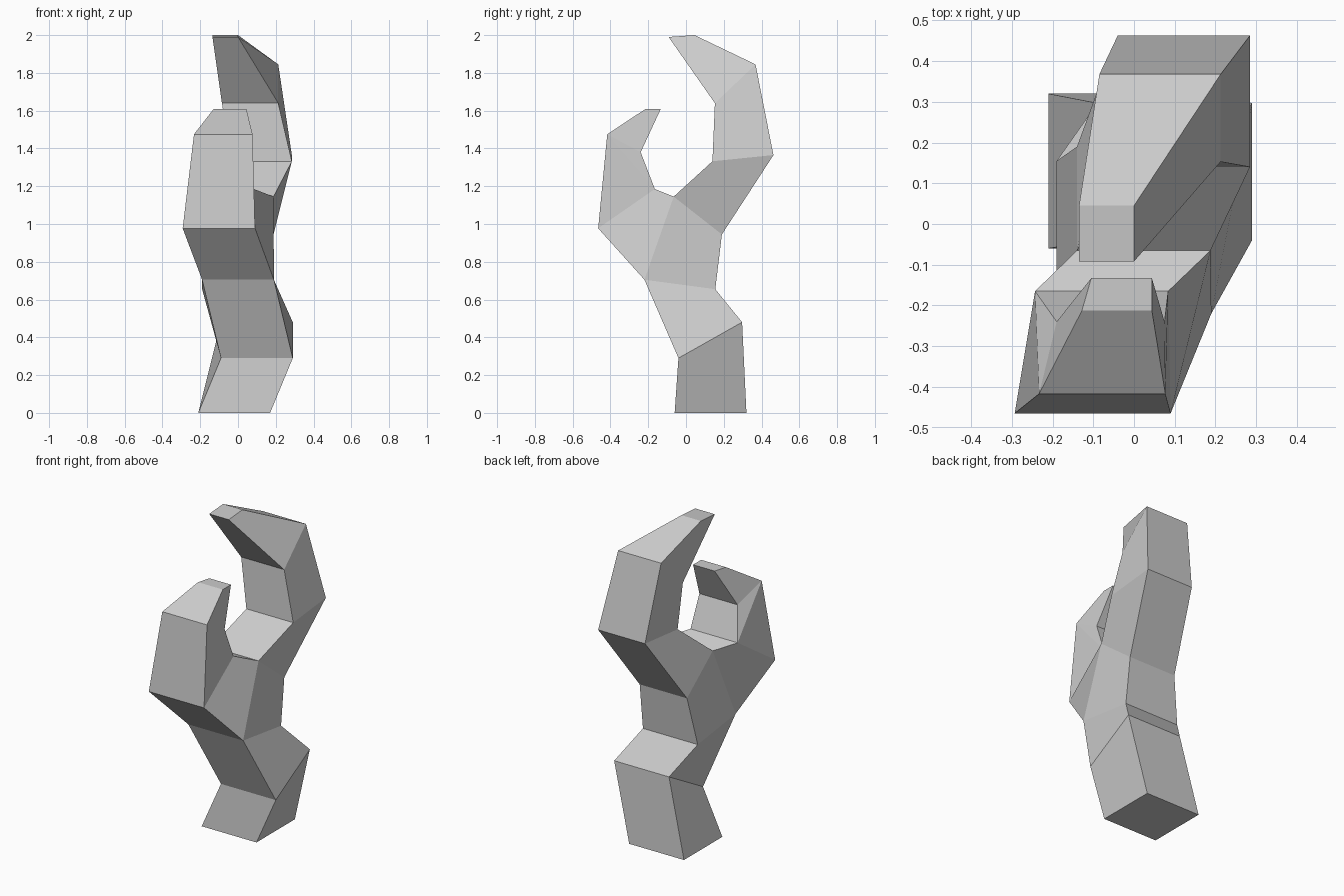
import bpy, bmesh

# Side outline of the claw: each row is one crosswise edge (y, z, left x, right x)
stem_front = [(-.06, 0, -.21, .17), (-.04, .29, -.09, .29), (-.22, .705, -.19, .19)]
short_finger = [(-.465, .977, -.293, .09), (-.417, 1.475, -.233, .077), (-.213, 1.61, -.128, .044),
                (-.133, 1.61, -.105, .044), (-.24, 1.38, -.19, .075), (-.165, 1.185, -.243, .084)]
long_finger = [(-.065, 1.145, -.14, .188), (.14, 1.332, -.04, .285), (.153, 1.64, -.085, .213),
               (-.092, 1.99, -.135, 0), (.045, 2, -.135, 0), (.368, 1.845, -.085, .213),
               (.463, 1.365, -.04, .285), (.19, .945, -.14, .188)]
stem_back = [(.155, .655, -.19, .19), (.297, .48, -.09, .29), (.32, 0, -.21, .17)]
outline = stem_front + short_finger + long_finger + stem_back

# Side panels as segments between outline edges
panels = [(0, 1, 18, 19), (1, 2, 17, 18), (2, 9, 16, 17), (2, 3, 8, 9), (3, 4, 8), (4, 7, 8),
          (4, 5, 6, 7), (9, 10, 15, 16), (10, 11, 14, 15), (11, 12, 13, 14)]

bm = bmesh.new()
left = [bm.verts.new((l, y, z)) for y, z, l, r in outline]
right = [bm.verts.new((r, y, z)) for y, z, l, r in outline]

# Strip around the outline, closing the underside and the fingertips
n = len(outline)
for i in range(n):
    j = (i + 1) % n
    bm.faces.new((left[i], right[i], right[j], left[j]))

# Both flanks
for p in panels:
    bm.faces.new([left[i] for i in p])
    bm.faces.new([right[i] for i in reversed(p)])

bmesh.ops.recalc_face_normals(bm, faces=bm.faces)
mesh = bpy.data.meshes.new("claw")
bm.to_mesh(mesh)
bm.free()
bpy.context.collection.objects.link(bpy.data.objects.new("claw", mesh))
